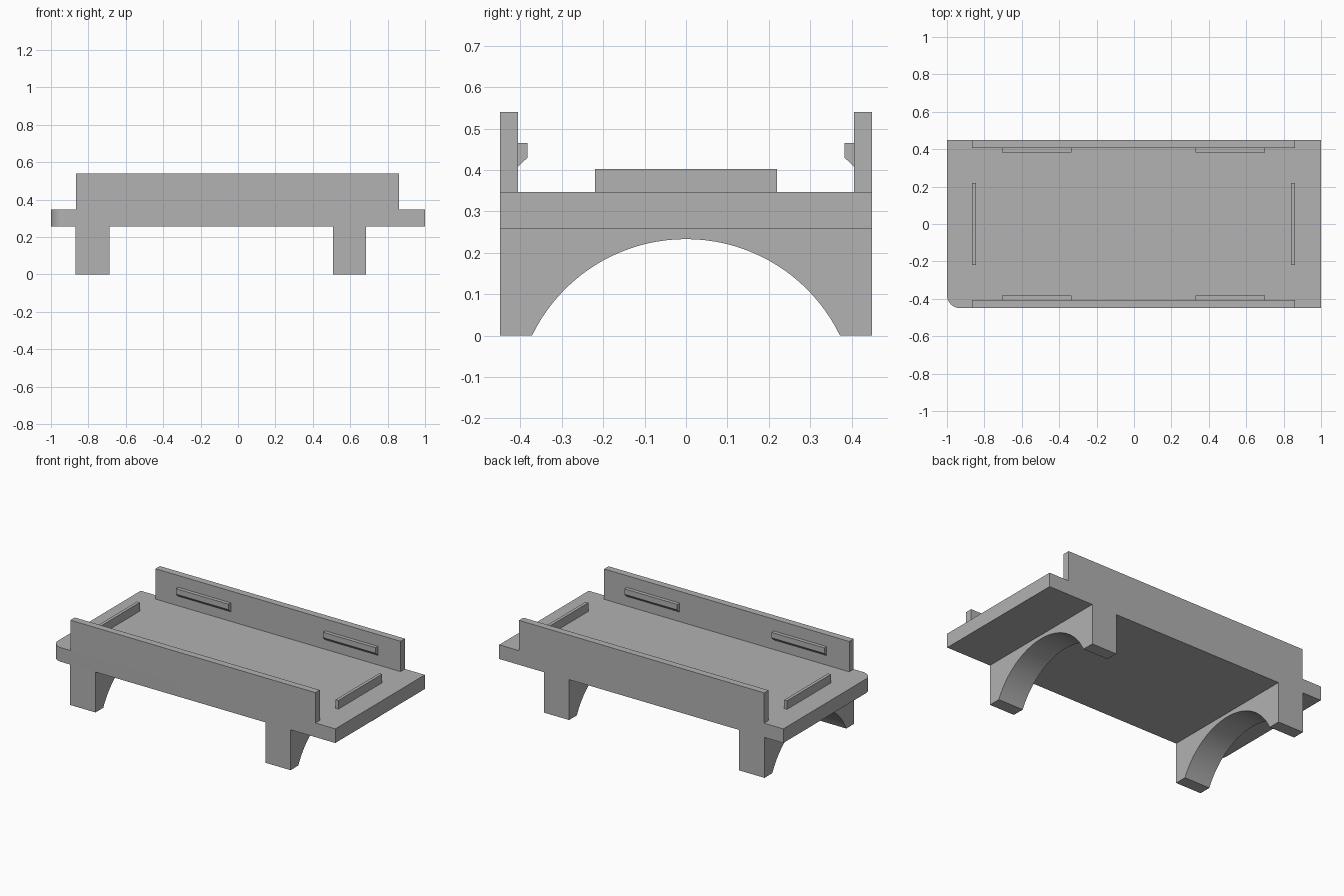
import bpy
import bmesh
import math
from mathutils import Vector

cube = bpy.data.objects.get("Cube")
if cube:
    bpy.data.objects.remove(cube, do_unlink=True)

GREY = (0.445, 0.445, 0.445, 1)
mat = bpy.data.materials.new("plain grey")
mat.use_nodes = True
mat.diffuse_color = GREY
bsdf = mat.node_tree.nodes["Principled BSDF"]
bsdf.inputs["Base Color"].default_value = GREY
bsdf.inputs["Roughness"].default_value = 0.7

HALF_W = 0.45
DECK_LOW, DECK_TOP = 0.257, 0.347


def prism(name, outline, extrude):
    """Extrude a closed 3D outline along a vector."""
    bm = bmesh.new()
    face = bm.faces.new([bm.verts.new(p) for p in outline])
    result = bmesh.ops.extrude_face_region(bm, geom=[face], use_keep_orig=True)
    moved = [v for v in result["geom"] if isinstance(v, bmesh.types.BMVert)]
    bmesh.ops.translate(bm, verts=moved, vec=Vector(extrude))
    bmesh.ops.recalc_face_normals(bm, faces=bm.faces)
    mesh = bpy.data.meshes.new(name)
    bm.to_mesh(mesh)
    bm.free()
    obj = bpy.data.objects.new(name, mesh)
    bpy.context.collection.objects.link(obj)
    mesh.materials.append(mat)
    bpy.ops.object.select_all(action="DESELECT")
    obj.select_set(True)
    bpy.context.view_layer.objects.active = obj
    bpy.ops.object.shade_smooth_by_angle(angle=math.radians(30))
    return obj


def along_x(name, profile, x0, x1):
    """Extrude a (y, z) profile from x0 to x1."""
    return prism(name, [(x0, y, z) for y, z in profile], (x1 - x0, 0, 0))


def rect(a0, b0, a1, b1):
    return [(a0, b0), (a1, b0), (a1, b1), (a0, b1)]


# Deck with a single rounded corner
R = 0.07
corner = [(-1 + R - R * math.cos(t), -HALF_W + R - R * math.sin(t))
          for t in (i * math.pi / 24 for i in range(13))]
deck = corner + [(1, -HALF_W), (1, HALF_W), (-1, HALF_W)]
prism("deck", [(x, y, DECK_LOW) for x, y in deck], (0, 0, DECK_TOP - DECK_LOW))

# Arched legs
SPAN, RISE, STEPS = 0.372, 0.233, 40
radius = (SPAN ** 2 + RISE ** 2) / (2 * RISE)
sweep = math.asin(SPAN / radius)
arch = []
for i in range(STEPS + 1):
    a = sweep * (1 - 2 * i / STEPS)
    arch.append((radius * math.sin(a), RISE - radius + radius * math.cos(a)))
leg = [(-HALF_W, 0), (-HALF_W, DECK_LOW), (HALF_W, DECK_LOW), (HALF_W, 0)] + arch
along_x("right_arched_leg", leg, -0.868, -0.688)
along_x("left_arched_leg", leg, 0.508, 0.685)

# Side walls with chamfered clip rails on their inner faces
for side, s in (("front", -1), ("back", 1)):
    along_x(side + "_wall", rect(s * 0.406, DECK_TOP, s * HALF_W, 0.54), -0.865, 0.86)
    clip = [(s * 0.406, 0.408), (s * 0.383, 0.43), (s * 0.383, 0.465), (s * 0.406, 0.465)]
    along_x(side + "_right_clip", clip, -0.705, -0.335)
    along_x(side + "_left_clip", clip, 0.33, 0.70)

# Low end stops across the deck
stop = rect(-0.22, DECK_TOP, 0.22, 0.402)
along_x("right_end_stop", stop, -0.865, -0.845)
along_x("left_end_stop", stop, 0.84, 0.86)
